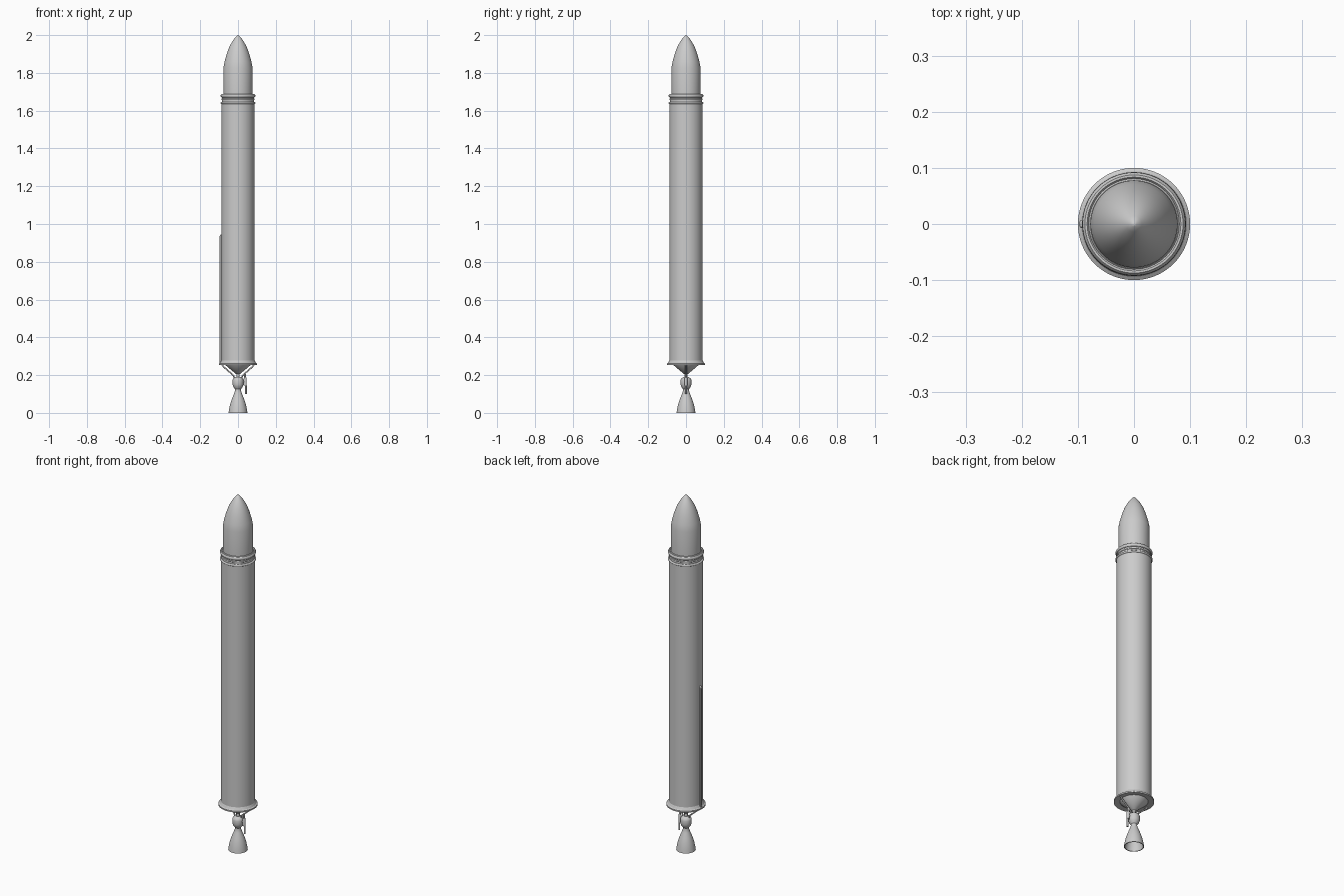
import bpy, bmesh, math

if "Cube" in bpy.data.objects:
    bpy.data.objects.remove(bpy.data.objects["Cube"])

def finish(obj, angle=25):
    bpy.ops.object.select_all(action='DESELECT')
    obj.select_set(True)
    bpy.context.view_layer.objects.active = obj
    bpy.ops.object.shade_smooth_by_angle(angle=math.radians(angle))

def lathe(name, profile, closed=False, x=0.0, steps=64, angle=25):
    """Spin an (r, z) profile around a vertical axis."""
    bm = bmesh.new()
    vs = [bm.verts.new((r, 0, z)) for r, z in profile]
    pairs = list(zip(vs, vs[1:])) + ([(vs[-1], vs[0])] if closed else [])
    edges = [bm.edges.new(p) for p in pairs]
    bmesh.ops.spin(bm, geom=vs + edges, cent=(0, 0, 0), axis=(0, 0, 1),
                   angle=math.tau, steps=steps)
    bmesh.ops.remove_doubles(bm, verts=bm.verts, dist=1e-5)
    bmesh.ops.recalc_face_normals(bm, faces=bm.faces)
    me = bpy.data.meshes.new(name)
    bm.to_mesh(me)
    bm.free()
    obj = bpy.data.objects.new(name, me)
    obj.location.x = x
    bpy.context.collection.objects.link(obj)
    finish(obj, angle)
    return obj

def pipe(name, points, radius):
    """Round tube along a path, converted to a mesh."""
    cu = bpy.data.curves.new(name, 'CURVE')
    cu.dimensions = '3D'
    cu.bevel_depth = radius
    cu.bevel_resolution = 3
    cu.use_fill_caps = True
    sp = cu.splines.new('POLY')
    sp.points.add(len(points) - 1)
    for p, co in zip(sp.points, points):
        p.co = (*co, 1)
    obj = bpy.data.objects.new(name, cu)
    bpy.context.collection.objects.link(obj)
    bpy.ops.object.select_all(action='DESELECT')
    obj.select_set(True)
    bpy.context.view_layer.objects.active = obj
    bpy.ops.object.convert(target='MESH')
    finish(bpy.context.object, 50)

def ring(name, r, z, half_w, half_h):
    """Rounded band around the body."""
    pts = [(r + half_w * math.cos(a), z + half_h * math.sin(a))
           for a in [i * math.tau / 10 for i in range(10)]]
    lathe(name, pts, closed=True, angle=45)

# main tank and interstage neck
lathe("body", [(0, 0.26), (0.088, 0.26), (0.088, 1.642), (0.085, 1.647),
               (0.085, 1.68), (0.078, 1.688), (0, 1.688)])
ring("lower_band", 0.0865, 1.641, 0.006, 0.006)
ring("upper_band", 0.0855, 1.679, 0.0065, 0.009)
ring("middle_band", 0.085, 1.66, 0.003, 0.004)

# payload fairing with ogive nose
lathe("fairing", [(0, 1.68), (0.0765, 1.68), (0.0775, 1.825), (0.071, 1.86),
                  (0.060, 1.90), (0.046, 1.938), (0.030, 1.967),
                  (0.014, 1.989), (0.005, 1.998), (0, 2.0)])

# flared base skirt and thrust cone
lathe("base_skirt", [(0.086, 0.282), (0.089, 0.276), (0.094, 0.266), (0.1, 0.262),
                     (0.1, 0.254), (0.07, 0.257), (0.07, 0.282)], closed=True)
lathe("thrust_cone", [(0, 0.262), (0.072, 0.262), (0.068, 0.254),
                      (0.012, 0.207), (0, 0.203)])

# engine: gimbal, combustion chamber, hollow bell
lathe("gimbal", [(0, 0.22), (0.009, 0.22), (0.009, 0.18), (0, 0.18)], steps=24)
lathe("chamber", [(0, 0.190), (0.016, 0.189), (0.026, 0.181), (0.029, 0.172),
                  (0.029, 0.150), (0.025, 0.138), (0.016, 0.126), (0, 0.126)],
      steps=32, angle=40)
lathe("nozzle", [(0.016, 0.130), (0.015, 0.120), (0.021, 0.102), (0.032, 0.075),
                 (0.041, 0.048), (0.047, 0.02), (0.050, 0.0), (0.046, 0.0),
                 (0.043, 0.02), (0.037, 0.048), (0.028, 0.075), (0.017, 0.102),
                 (0.011, 0.120), (0, 0.124)], steps=48, angle=30)

# feed lines from the skirt to the engine
for s, side in ((-1, "left"), (1, "right")):
    pipe(f"feed_line_{side}", [(s * 0.088, 0, 0.258), (s * 0.074, 0, 0.242),
                               (s * 0.024, 0, 0.198), (s * 0.016, 0, 0.178)], 0.004)

# turbine pump with exhaust pipe
lathe("turbine_pump", [(0, 0.188), (0.006, 0.188), (0.008, 0.18), (0.008, 0.145),
                       (0, 0.145)], x=0.038, steps=20)
pipe("pump_exhaust", [(0.038, 0, 0.205), (0.038, 0, 0.16), (0.042, 0, 0.14),
                      (0.042, 0, 0.10)], 0.005)
pipe("pump_link", [(0.02, 0, 0.165), (0.038, 0, 0.165)], 0.005)

# cable duct on the left flank
bpy.ops.mesh.primitive_cube_add(size=1, location=(-0.0905, 0, 0.605))
duct = bpy.context.object
duct.name = "cable_duct"
duct.scale = (0.013, 0.014, 0.69)
bpy.ops.object.transform_apply(location=False, rotation=False, scale=True)
for v in duct.data.vertices:
    if v.co.z > 0 and v.co.x < 0:
        v.co.z -= 0.012
bev = duct.modifiers.new("bevel", 'BEVEL')
bev.width = 0.003
bev.segments = 2
finish(duct, 30)
